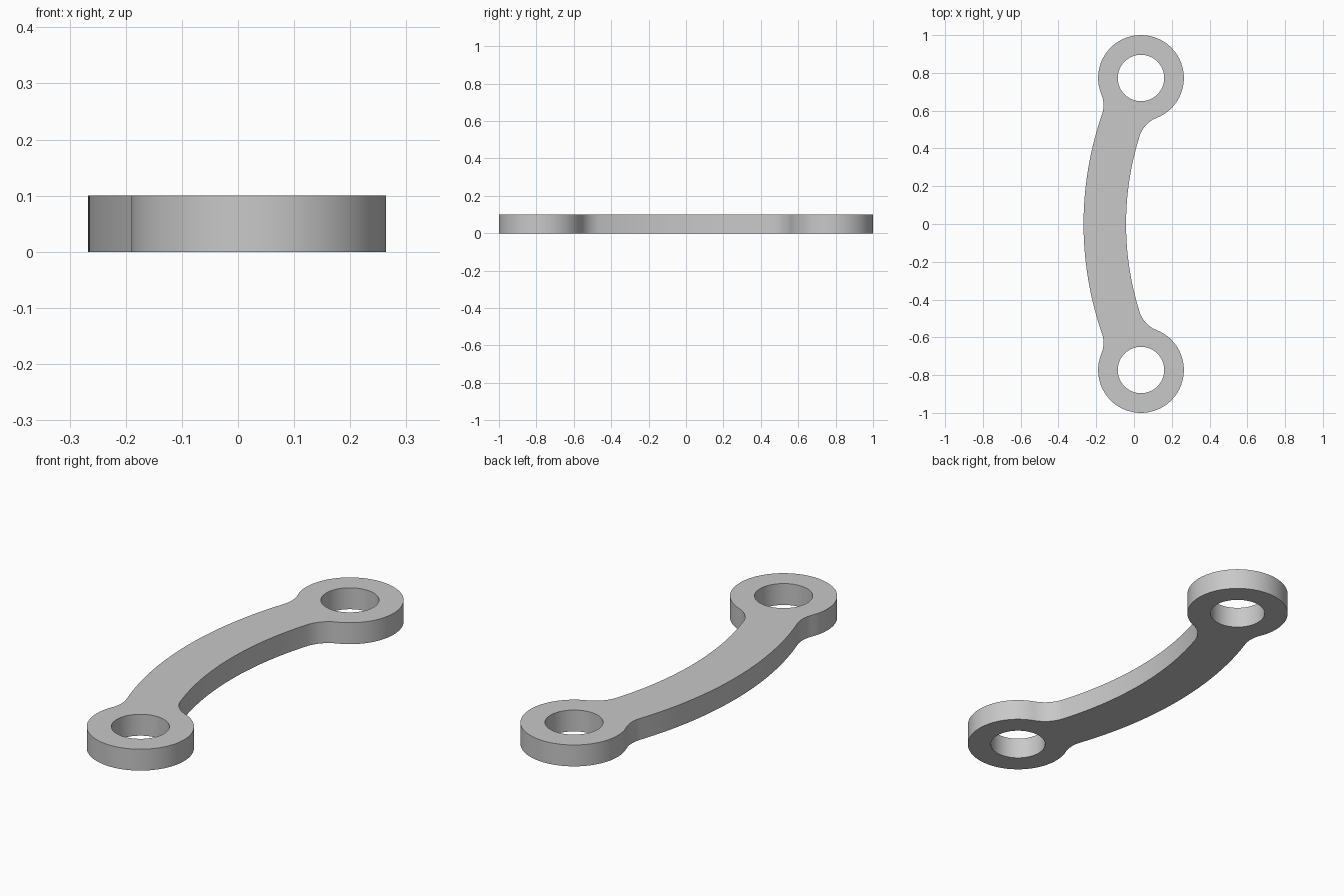
import bpy
import bmesh
import math
from mathutils import Vector

cube = bpy.data.objects.get("Cube")
if cube:
    bpy.data.objects.remove(cube, do_unlink=True)

THICK = 0.1
EYE = Vector((0.037, 0.773))       # centre of the back eyelet
EYE_R, HOLE_R = 0.227, 0.123
BOW = Vector((1.505, 0))           # centre of the arm's curvature
OUTER_R, INNER_R = 1.772, 1.547
FILLET = 0.15


def arc(centre, radius, a, b, steps):
    """Points along an arc from angle a to angle b, both ends included."""
    angles = [a + (b - a) * i / steps for i in range(steps + 1)]
    return [centre + radius * Vector((math.cos(t), math.sin(t))) for t in angles]


def angle(v):
    return math.atan2(v.y, v.x) % math.tau


def fillet_centre(bow_radius):
    """Point at bow_radius from BOW and EYE_R + FILLET from EYE, on the arm's side."""
    line = BOW - EYE
    d, r = line.length, EYE_R + FILLET
    along = (d * d + r * r - bow_radius ** 2) / (2 * d)
    u = line / d
    return EYE + u * along + Vector((u.y, -u.x)) * math.sqrt(r * r - along ** 2)


# Fillets blending the arm into the eyelet
outer = fillet_centre(OUTER_R + FILLET)
inner = fillet_centre(INNER_R - FILLET)

# Back half of the outline: arm, fillet, eyelet, fillet, arm
half = arc(BOW, OUTER_R, math.pi, angle(outer - BOW), 24)
half += arc(outer, FILLET, angle(BOW - outer) - math.tau, angle(EYE - outer), 12)[1:]
half += arc(EYE, EYE_R, angle(outer - EYE), angle(inner - EYE) - math.tau, 64)[1:]
half += arc(inner, FILLET, angle(EYE - inner), angle(inner - BOW), 16)[1:]
half += arc(BOW, INNER_R, angle(inner - BOW), math.pi, 24)[1:]
outline = half + [Vector((p.x, -p.y)) for p in reversed(half[1:-1])]

# Holes through both eyelets
loops = [outline]
for sign in (1, -1):
    loops.append(arc(Vector((EYE.x, sign * EYE.y)), HOLE_R, 0, math.tau, 64)[:-1])

# Extruded flat profile
curve = bpy.data.curves.new("link_arm", "CURVE")
curve.dimensions = "2D"
curve.fill_mode = "BOTH"
curve.extrude = THICK / 2
for loop in loops:
    spline = curve.splines.new("POLY")
    spline.points.add(len(loop) - 1)
    for point, p in zip(spline.points, loop):
        point.co = (p.x, p.y, 0, 1)
    spline.use_cyclic_u = True
link = bpy.data.objects.new("link_arm", curve)
bpy.context.collection.objects.link(link)
bpy.ops.object.select_all(action="DESELECT")
link.select_set(True)
bpy.context.view_layer.objects.active = link
bpy.ops.object.convert(target="MESH")
link = bpy.context.object

# Weld the caps to the walls and stand the part on the ground
bm = bmesh.new()
bm.from_mesh(link.data)
bmesh.ops.remove_doubles(bm, verts=bm.verts, dist=0.0005)
bmesh.ops.translate(bm, verts=bm.verts, vec=(0, 0, THICK / 2))
bmesh.ops.recalc_face_normals(bm, faces=bm.faces)
bm.to_mesh(link.data)
bm.free()
bpy.ops.object.shade_smooth_by_angle(angle=math.radians(30))

# Plain grey metal
grey = bpy.data.materials.new("grey_metal")
grey.use_nodes = True
colour = (0.58, 0.58, 0.58, 1)
grey.diffuse_color = colour
grey.node_tree.nodes["Principled BSDF"].inputs["Base Color"].default_value = colour
link.data.materials.clear()
link.data.materials.append(grey)
